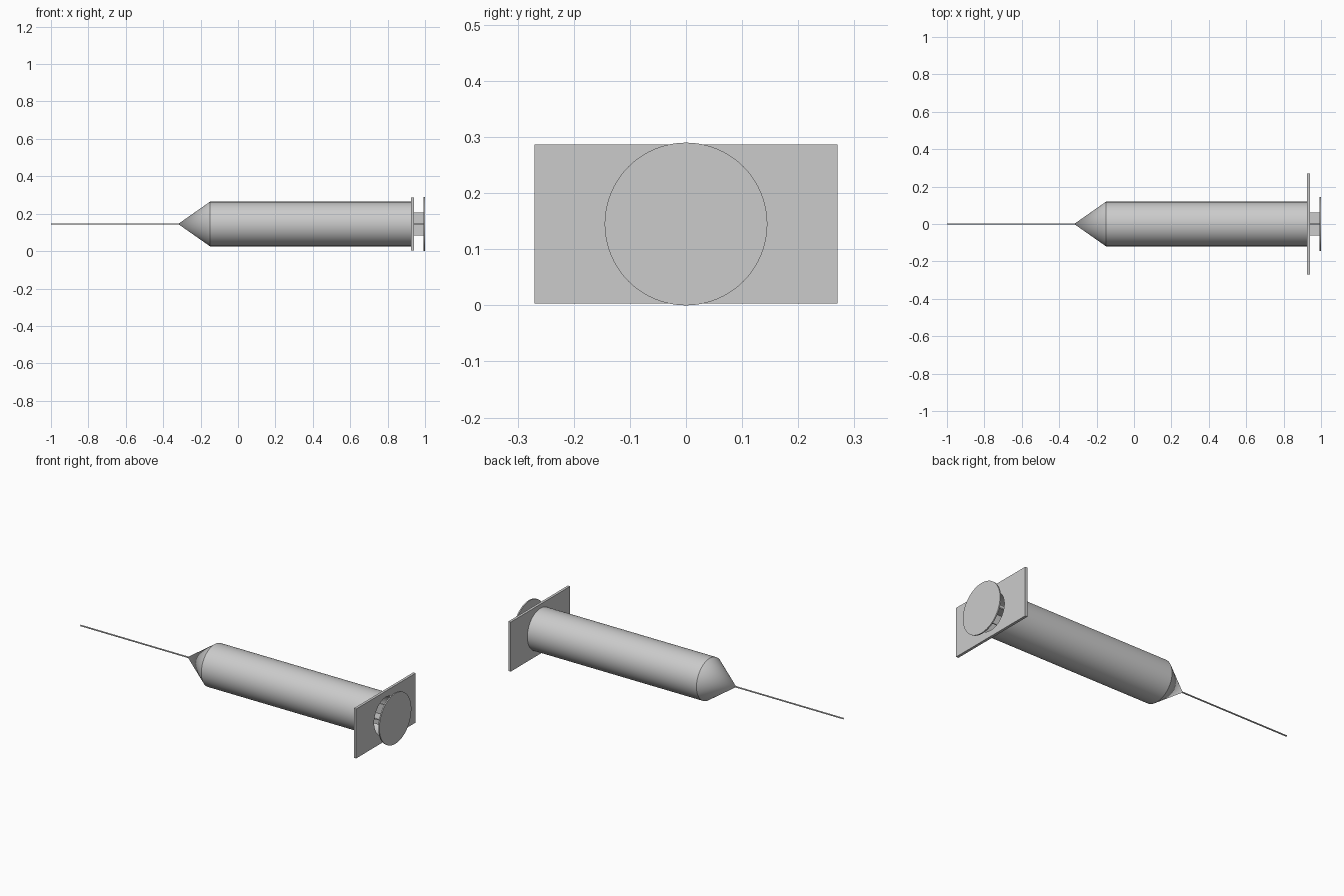
import bpy, bmesh, math

if "Cube" in bpy.data.objects:
    bpy.data.objects.remove(bpy.data.objects["Cube"])

CZ = 0.145   # height of the syringe axis
SEG = 64


def finish(name, bm, smooth=True):
    bmesh.ops.recalc_face_normals(bm, faces=bm.faces)
    mesh = bpy.data.meshes.new(name)
    bm.to_mesh(mesh)
    bm.free()
    ob = bpy.data.objects.new(name, mesh)
    bpy.context.collection.objects.link(ob)
    if smooth:
        bpy.ops.object.select_all(action='DESELECT')
        ob.select_set(True)
        bpy.context.view_layer.objects.active = ob
        bpy.ops.object.shade_smooth_by_angle(angle=math.radians(30))
    return ob


def lathe(name, profile, closed=False, seg=SEG):
    """Revolve (x, radius) points around the syringe axis."""
    bm = bmesh.new()
    rings = []
    for x, r in profile:
        if r == 0:
            rings.append([bm.verts.new((x, 0, CZ))] * seg)
        else:
            rings.append([bm.verts.new((x, r * math.cos(2 * math.pi * i / seg),
                                        CZ + r * math.sin(2 * math.pi * i / seg)))
                          for i in range(seg)])
    pairs = list(zip(rings, rings[1:]))
    if closed:
        pairs.append((rings[-1], rings[0]))
    for a, b in pairs:
        for i in range(seg):
            j = (i + 1) % seg
            bm.faces.new(list(dict.fromkeys((a[i], a[j], b[j], b[i]))))
    return finish(name, bm)


def box(name, lo, hi):
    bm = bmesh.new()
    bmesh.ops.create_cube(bm, size=1)
    for v in bm.verts:
        v.co = [(l + h) / 2 + c * (h - l) for l, h, c in zip(lo, hi, v.co)]
    return finish(name, bm, smooth=False)


# needle
lathe("needle", [(-1, 0), (-1, 0.004), (-0.31, 0.004), (-0.31, 0)], seg=16)

# tapered nose
lathe("nose_cone", [(-0.32, 0), (-0.15, 0.119), (-0.15, 0)])

# hollow barrel
lathe("barrel", [(-0.15, 0.119), (0.927, 0.119), (0.927, 0.107), (-0.15, 0.107)], closed=True)

# finger flange with a round opening for the plunger
flange = box("finger_flange", (0.925, -0.27, 0.003), (0.94, 0.27, 0.287))
cutter = lathe("flange_cutter", [(0.9, 0), (0.9, 0.107), (0.96, 0.107), (0.96, 0)])
cutter.hide_render = True
cutter.hide_viewport = True
cut = flange.modifiers.new("opening", 'BOOLEAN')
cut.operation = 'DIFFERENCE'
cut.solver = 'EXACT'
cut.object = cutter
bpy.context.view_layer.objects.active = flange
bpy.ops.object.modifier_apply(modifier=cut.name)
bpy.data.objects.remove(cutter)

# plunger: stopper, crossed ribs and thumb disc
lathe("plunger_stopper", [(-0.14, 0), (-0.14, 0.106), (-0.09, 0.106), (-0.09, 0)])
box("plunger_rib_upright", (-0.09, -0.003, CZ - 0.062), (0.994, 0.003, CZ + 0.062))
box("plunger_rib_flat", (-0.09, -0.062, CZ - 0.003), (0.994, 0.062, CZ + 0.003))
lathe("thumb_disc", [(0.993, 0), (0.993, 0.145), (1.0, 0.145), (1.0, 0)])
